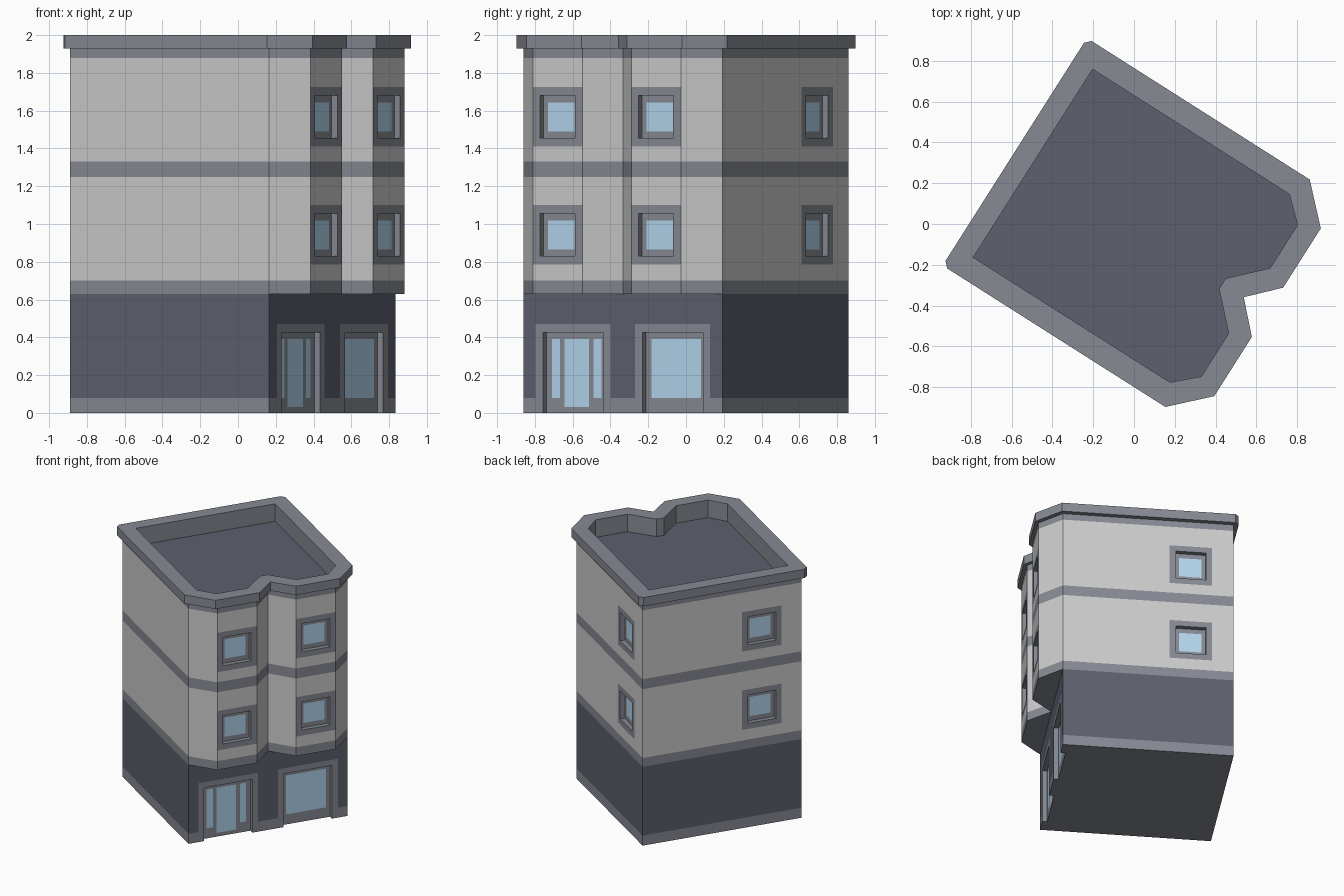
import bpy, bmesh, math
from mathutils import Vector

if "Cube" in bpy.data.objects:
    bpy.data.objects.remove(bpy.data.objects["Cube"])

ANGLE = math.atan2(0.844, 0.536)     # the street facade faces the front right
CENTRE = (-0.027, 0.0, 0.0)


def material(name, rgb):
    m = bpy.data.materials.new(name)
    m.diffuse_color = (*rgb, 1)
    m.use_nodes = True
    m.node_tree.nodes["Principled BSDF"].inputs["Base Color"].default_value = m.diffuse_color
    return m


MATS = [material("wall_render", (0.53, 0.53, 0.53)),
        material("dark_cladding", (0.11, 0.115, 0.155)),
        material("grey_trim", (0.24, 0.255, 0.29)),
        material("glass", (0.45, 0.66, 0.85))]
WALL, DARK, TRIM, GLASS = range(4)


def quad(bm, pts, mat):
    bm.faces.new([bm.verts.new(p) for p in pts]).material_index = mat


def finish(bm, name):
    bmesh.ops.remove_doubles(bm, verts=bm.verts, dist=3e-4)
    bmesh.ops.recalc_face_normals(bm, faces=bm.faces)
    me = bpy.data.meshes.new(name)
    bm.to_mesh(me)
    bm.free()
    for m in MATS:
        me.materials.append(m)
    ob = bpy.data.objects.new(name, me)
    ob.location = CENTRE
    ob.rotation_euler.z = ANGLE
    bpy.context.collection.objects.link(ob)


def inside(s, z, r):
    return r[0] < s < r[1] and r[2] < z < r[3]


def grid(ss, zs):
    ss, zs = (sorted({round(v, 4) for v in vs}) for vs in (ss, zs))
    for s0, s1 in zip(ss, ss[1:]):
        for z0, z1 in zip(zs, zs[1:]):
            yield s0, s1, z0, z1, (s0 + s1) / 2, (z0 + z1) / 2


def wall(bm, a, b, zs, bands, base, openings=(), depth=0.036, m=0.045):
    """Flat wall from a to b with flush trim bands and recessed, framed openings."""
    a, b = Vector((*a, 0)), Vector((*b, 0))
    length = (b - a).length
    t = (b - a).normalized()
    inward = Vector((-t.y, t.x, 0))

    def at(s, z, d=0.0):
        return a + t * s + inward * d + Vector((0, 0, z))

    def rect(s0, s1, z0, z1, mat, d=0.0):
        quad(bm, [at(s0, z0, d), at(s1, z0, d), at(s1, z1, d), at(s0, z1, d)], mat)

    cuts = [0, length]
    for (s0, s1, _, _), _ in openings:
        cuts += [s0 - m, s0, s1, s1 + m]
    for s0, s1, z0, z1, s, z in grid(cuts, zs):
        if any(inside(s, z, o) for o, _ in openings):
            continue
        trim = any(lo < z < hi for lo, hi in bands) or any(
            inside(s, z, (o[0] - m, o[1] + m, o[2] - m, o[3] + m)) for o, _ in openings)
        rect(s0, s1, z0, z1, TRIM if trim else base)

    for (s0, s1, z0, z1), panes in openings:
        # reveals, open at the ground
        loop = [(s0, z0), (s0, z1), (s1, z1), (s1, z0)]
        if z0 > 0:
            loop.append((s0, z0))
        for p, q in zip(loop, loop[1:]):
            quad(bm, [at(*p), at(*q), at(*q, depth), at(*p, depth)], TRIM)
        # frame and panes
        panes = [(s0 + p[0], s0 + p[1], p[2], p[3]) for p in panes]
        ps = [s0, s1] + [v for p in panes for v in p[:2]]
        pz = [z0, z1] + [v for p in panes for v in p[2:]]
        for c0, c1, d0, d1, s, z in grid(ps, pz):
            glass = any(inside(s, z, p) for p in panes)
            rect(c0, c1, d0, d1, GLASS if glass else TRIM, depth)


def cap(bm, z):
    """Close the open outline at height z."""
    edges = [e for e in bm.edges if e.is_boundary
             and all(abs(v.co.z - z) < 1e-3 for v in e.verts)]
    for f in bmesh.ops.holes_fill(bm, edges=edges, sides=0)["faces"]:
        f.material_index = TRIM


H = 0.624

# ground floor with door and shop window
bm = bmesh.new()
square = [(-H, -H), (H, -H), (H, H), (-H, H)]
door = ((0.122, 0.502, 0, 0.425), [(0.036, 0.084, 0.08, 0.39),
                                   (0.113, 0.267, 0.03, 0.39),
                                   (0.296, 0.344, 0.08, 0.39)])
shop = ((0.746, 1.126, 0, 0.425), [(0.034, 0.346, 0.08, 0.39)])
for i in range(4):
    wall(bm, square[i], square[(i + 1) % 4], [0, 0.08, 0.425, 0.47, 0.63],
         [(0, 0.08)], DARK, [door, shop] if i == 0 else [])
bmesh.ops.remove_doubles(bm, verts=bm.verts, dist=3e-4)
cap(bm, 0)
finish(bm, "ground_floor")


# upper floors with two angled bays
def windows(centre):
    return [((centre - 0.11, centre + 0.11, z, z + 0.225),
             [(0.028, 0.192, z + 0.036, z + 0.189)]) for z in (0.83, 1.455)]


bm = bmesh.new()
plan = [(-H, -H), (-0.464, -0.782), (-0.154, -0.782), (0, -H), (0.154, -0.782),
        (0.464, -0.782), (H, -H), (H, H), (-H, H)]
holes = {1: 0.155, 4: 0.155, 6: 0.936, 7: 0.936}
levels = [0.63, 0.70, 0.785, 0.83, 1.055, 1.10, 1.25, 1.33,
          1.41, 1.455, 1.68, 1.725, 1.88, 1.93]
for i in range(len(plan)):
    wall(bm, plan[i], plan[(i + 1) % len(plan)], levels,
         [(0.63, 0.70), (1.25, 1.33), (1.88, 1.93)], WALL,
         windows(holes[i]) if i in holes else [])
bmesh.ops.remove_doubles(bm, verts=bm.verts, dist=3e-4)
cap(bm, 0.63)
finish(bm, "upper_floors")

# cornice and parapet: half of the outer outline paired with the inner one
half = [((0.633, 0.66), (0.546, 0.555)), ((0.66, 0.633), (0.546, 0.555)),
        ((0.66, -0.633), (0.546, -0.587)), ((0.487, -0.807), (0.44, -0.702)),
        ((0.143, -0.807), (0.19, -0.702)), ((0, -0.669), (0.03, -0.545))]
pairs = half + [((-o[0], o[1]), (-n[0], n[1])) for o, n in reversed(half)]
bm = bmesh.new()
for (o1, n1), (o2, n2) in zip(pairs, pairs[1:] + pairs[:1]):
    section = [((n1, n2), 1.86), ((n1, n2), 2.0), ((o1, o2), 2.0),
               ((o1, o2), 1.93), ((n1, n2), 1.93)]
    for ((p, q), z0), ((r, s), z1) in zip(section, section[1:]):
        quad(bm, [(*p, z0), (*q, z0), (*s, z1), (*r, z1)], TRIM)
finish(bm, "cornice")

# roof deck
bm = bmesh.new()
deck = [n for i, (_, n) in enumerate(pairs) if i not in (0, len(pairs) - 1)]
quad(bm, [(*p, 1.86) for p in reversed(deck)], DARK)
bm.normal_update()
if bm.faces[:][0].normal.z < 0:
    bmesh.ops.reverse_faces(bm, faces=bm.faces)
me_faces = bm.faces[:]
finish(bm, "roof_deck")
